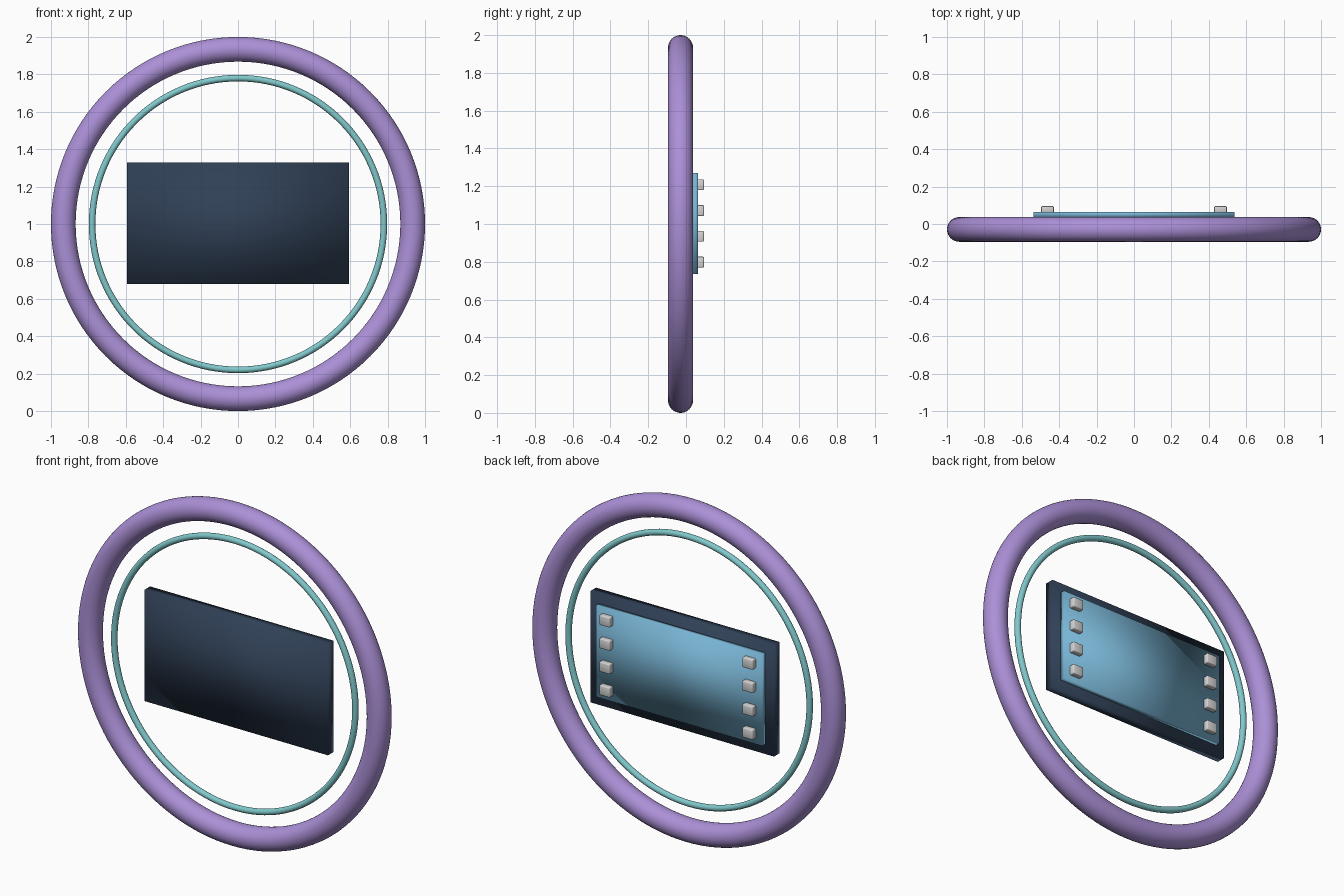
import bpy
import math

cube = bpy.data.objects.get("Cube")
if cube:
    bpy.data.objects.remove(cube, do_unlink=True)


def material(name, rgb):
    m = bpy.data.materials.new(name)
    m.use_nodes = True
    m.diffuse_color = (*rgb, 1)
    m.node_tree.nodes["Principled BSDF"].inputs["Base Color"].default_value = (*rgb, 1)
    return m


purple = material("soft purple", (0.41, 0.28, 0.68))
teal = material("teal", (0.22, 0.58, 0.60))
navy = material("dark navy", (0.030, 0.052, 0.095))
blue = material("sky blue", (0.19, 0.46, 0.66))
grey = material("light grey", (0.66, 0.66, 0.66))

MID_Z = 1.003


def ring(name, major, minor, mat, sides):
    bpy.ops.mesh.primitive_torus_add(
        major_radius=major, minor_radius=minor, major_segments=128,
        minor_segments=sides, location=(0, -0.029, 1), rotation=(math.pi / 2, 0, 0))
    finish(name, mat)


def box(name, x, y_front, y_back, z, width, height, mat, bevel=0):
    bpy.ops.mesh.primitive_cube_add(size=1, location=(x, (y_front + y_back) / 2, z))
    ob = bpy.context.object
    ob.scale = (width, y_back - y_front, height)
    bpy.ops.object.transform_apply(location=False, rotation=False, scale=True)
    if bevel:
        mod = ob.modifiers.new("soft edges", 'BEVEL')
        mod.width = bevel
        mod.segments = 2
    finish(name, mat)


def finish(name, mat):
    ob = bpy.context.object
    ob.name = ob.data.name = name
    ob.data.materials.append(mat)
    bpy.ops.object.shade_smooth()


# Concentric rings
ring("outer_ring", 0.934, 0.066, purple, 32)
ring("inner_ring", 0.78, 0.0175, teal, 16)

# Front panel with a thinner plate on its back
box("front_panel", 0, -0.017, 0.036, MID_Z, 1.188, 0.65, navy)
box("back_plate", 0, 0.036, 0.064, MID_Z, 1.075, 0.535, blue)

# Two columns of four studs on the back plate
for side, sign in (("left", 1), ("right", -1)):
    for i in range(4):
        z = MID_Z + (i - 1.5) * 0.1365
        box(f"{side}_stud_{i + 1}", sign * 0.4625, 0.06, 0.095, z,
            0.068, 0.057, grey, bevel=0.005)
